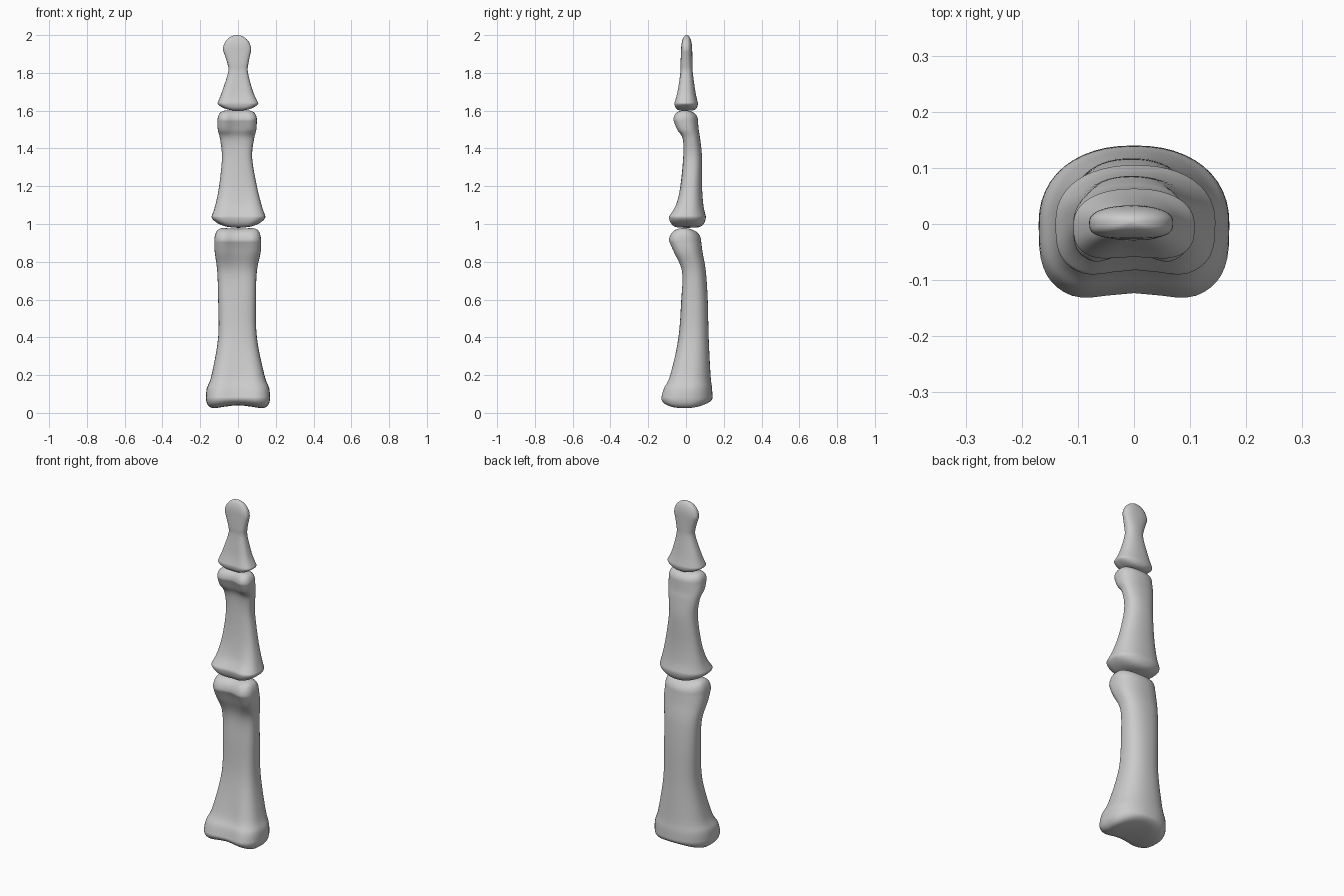
import bpy, bmesh
from math import sin, cos, pi

SIDES = 48      # points around each cross-section
FINE = 6        # rings between two profile stations
CAP = 10        # rings in each rounded end


def remove_default_cube():
    cube = bpy.data.objects.get("Cube")
    if cube:
        bpy.data.objects.remove(cube, do_unlink=True)


def make_material(name, color):
    mat = bpy.data.materials.new(name)
    mat.use_nodes = True
    mat.diffuse_color = color
    bsdf = mat.node_tree.nodes["Principled BSDF"]
    bsdf.inputs["Base Color"].default_value = color
    bsdf.inputs["Roughness"].default_value = 0.6
    return mat


def spline(a, b, c, d, t):
    """Smooth interpolation from b to c."""
    return b + t / 2 * (c - a + t * (2 * a - 5 * b + 4 * c - d + t * (3 * (b - c) + d - a)))


def refine(stations):
    """Add smooth in-between stations along the bone."""
    padded = [stations[0]] + stations + [stations[-1]]
    result = []
    for i in range(len(stations) - 1):
        for step in range(FINE):
            result.append([spline(*values, step / FINE) for values in zip(*padded[i:i + 4])])
    return result + [stations[-1]]


def power(value, exponent):
    return abs(value) ** exponent * (1 if value >= 0 else -1)


def section(station):
    """Bone outline: rounded back, flat palm side with a central hollow."""
    z, left, right, front, back, hollow = station
    mid_x, half_x = (left + right) / 2, (right - left) / 2
    mid_y, half_y = (front + back) / 2, (back - front) / 2
    points = []
    for i in range(SIDES):
        c, s = cos(2 * pi * i / SIDES), sin(2 * pi * i / SIDES)
        e = 0.9 if s > 0 else 0.62
        u, v = power(c, e), power(s, e)
        if s < 0:
            v *= 1 - hollow * max(0, 1 - (u / 0.7) ** 2) ** 2
        points.append((mid_x + half_x * u, mid_y + half_y * v, z))
    return points


def end_cap(station, height, cup, power_x, power_y):
    """Rings closing an end; cup shifts the middle of the end face in z."""
    outline = section(station)
    z, left, right, front, back, _ = station
    mid_x, half_x = (left + right) / 2, (right - left) / 2
    mid_y = (front + back) / 2
    rings = []
    for k in range(1, CAP + 1):
        angle = pi / 2 * min(k / CAP, 0.995)
        sx, sy, rise = cos(angle) ** power_x, cos(angle) ** power_y, sin(angle)
        ring = []
        for x, y, _ in outline:
            px = (x - mid_x) * sx
            bump = cup * rise * (1 - (px / half_x) ** 2)
            ring.append((mid_x + px, mid_y + (y - mid_y) * sy, z + height * rise + bump))
        rings.append(ring)
    return rings


def make_bone(name, stations, base, head, mat):
    """Loft a bone from its stations and close both ends."""
    rings = end_cap(stations[0], *base)[::-1]
    rings += [section(s) for s in refine(stations)]
    rings += end_cap(stations[-1], *head)
    bm = bmesh.new()
    loops = [[bm.verts.new(p) for p in ring] for ring in rings]
    for low, high in zip(loops, loops[1:]):
        for i in range(SIDES):
            j = (i + 1) % SIDES
            bm.faces.new((low[i], low[j], high[j], high[i]))
    bm.faces.new(loops[0][::-1])
    bm.faces.new(loops[-1])
    bmesh.ops.recalc_face_normals(bm, faces=bm.faces)
    for face in bm.faces:
        face.smooth = True
    mesh = bpy.data.meshes.new(name)
    bm.to_mesh(mesh)
    bm.free()
    mesh.materials.append(mat)
    obj = bpy.data.objects.new(name, mesh)
    bpy.context.collection.objects.link(obj)
    return obj


remove_default_cube()
bone_grey = make_material("bone grey", (0.6, 0.6, 0.6, 1))

# Stations: height, left edge, right edge, front edge, back edge, hollow
proximal = [
    (.08, -.17, .17, -.14, .14, .12),
    (.13, -.165, .165, -.125, .138, .12),
    (.2, -.14, .14, -.09, .13, .1),
    (.4, -.105, .1, -.04, .12, 0),
    (.6, -.105, .095, -.025, .115, 0),
    (.75, -.11, .1, -.025, .105, .1),
    (.85, -.123, .12, -.07, .088, .25),
    (.91, -.125, .122, -.097, .08, .25),
]
middle = [
    (1.04, -.14, .145, -.097, .105, .15),
    (1.1, -.12, .125, -.058, .092, .1),
    (1.2, -.1, .1, -.03, .085, 0),
    (1.35, -.085, .075, -.015, .085, 0),
    (1.45, -.095, .085, -.02, .075, .1),
    (1.5, -.107, .097, -.052, .067, .3),
    (1.55, -.108, .1, -.073, .063, .3),
]
distal = [
    (1.64, -.108, .108, -.065, .063, .1),
    (1.7, -.085, .08, -.048, .05, .1),
    (1.8, -.053, .053, -.03, .036, 0),
    (1.85, -.056, .055, -.029, .034, 0),
    (1.92, -.08, .07, -.026, .033, 0),
]

# End values: height, cup, roundness across, roundness front to back
make_bone("proximal_bone", proximal, (-.08, .04, .4, .6), (.08, -.015, .35, .8), bone_grey)
make_bone("middle_bone", middle, (-.035, -.025, .5, .4), (.06, -.01, .45, .8), bone_grey)
make_bone("distal_bone", distal, (-.02, -.02, .5, .4), (.08, 0, 1, .9), bone_grey)
